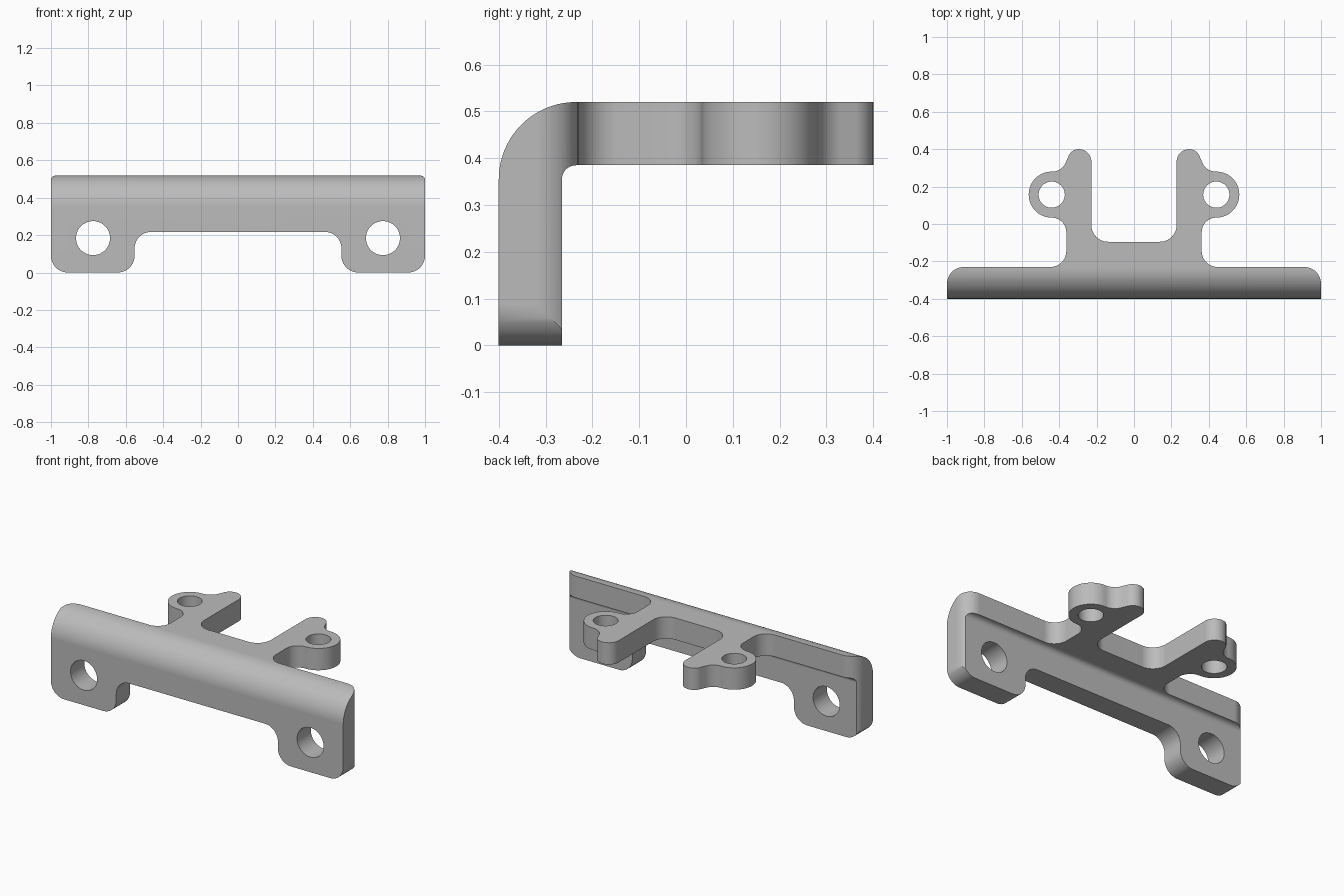
import bpy
import bmesh
import math
from mathutils import Vector

cube = bpy.data.objects.get("Cube")
if cube:
    bpy.data.objects.remove(cube, do_unlink=True)

grey = bpy.data.materials.new("plain grey")
grey.use_nodes = True
colour = (0.5, 0.5, 0.5, 1)
grey.diffuse_color = colour
grey.node_tree.nodes["Principled BSDF"].inputs["Base Color"].default_value = colour


def rounded(corners, steps=14):
    """Outline with each (x, y, radius) corner replaced by a tangent arc."""
    points = []
    for i, (x, y, radius) in enumerate(corners):
        here = Vector((x, y))
        if not radius:
            points.append(here)
            continue
        a = (Vector(corners[i - 1][:2]) - here).normalized()
        b = (Vector(corners[(i + 1) % len(corners)][:2]) - here).normalized()
        half = a.angle(b) / 2
        centre = here + (a + b).normalized() * radius / math.sin(half)
        start = here + a * radius / math.tan(half) - centre
        end = here + b * radius / math.tan(half) - centre
        sweep = start.angle(end)
        for k in range(steps + 1):
            t = k / steps
            points.append(centre + (start * math.sin((1 - t) * sweep)
                                    + end * math.sin(t * sweep)) / math.sin(sweep))
    return points


def mirrored(half):
    return half + [(-x, y, r) for x, y, r in reversed(half)]


def prism(name, outline, place, low, high):
    """Extrude an outline; place maps (u, v, depth) to a 3D point."""
    bm = bmesh.new()
    face = bm.faces.new([bm.verts.new(place(p.x, p.y, low)) for p in outline])
    new = bmesh.ops.extrude_face_region(bm, geom=[face])["geom"]
    move = Vector(place(0, 0, high)) - Vector(place(0, 0, low))
    bmesh.ops.translate(bm, vec=move, verts=[g for g in new if isinstance(g, bmesh.types.BMVert)])
    bmesh.ops.recalc_face_normals(bm, faces=bm.faces)
    mesh = bpy.data.meshes.new(name)
    bm.to_mesh(mesh)
    bm.free()
    mesh.materials.append(grey)
    obj = bpy.data.objects.new(name, mesh)
    bpy.context.collection.objects.link(obj)
    return obj


def combine(target, tool, operation):
    tool.hide_render = True
    bpy.context.view_layer.objects.active = target
    mod = target.modifiers.new("cut", "BOOLEAN")
    mod.operation, mod.object, mod.solver = operation, tool, "EXACT"
    bpy.ops.object.modifier_apply(modifier=mod.name)
    bpy.data.objects.remove(tool, do_unlink=True)


def circle(x, y, radius, steps=48):
    return [Vector((x + radius * math.cos(math.tau * k / steps),
                    y + radius * math.sin(math.tau * k / steps))) for k in range(steps)]


def along_x(u, v, d):
    return (d, u, v)


def along_y(u, v, d):
    return (u, d, v)


def along_z(u, v, d):
    return (u, v, d)


# Bent plate: L section with concentric bend radii
bracket = prism("bracket", rounded([
    (-0.4, -0.1, 0), (-0.4, 0.52, 0.165), (0.6, 0.52, 0),
    (0.6, 0.385, 0), (-0.265, 0.385, 0.03), (-0.265, -0.1, 0)], 20), along_x, -1.2, 1.2)

# Front shape: two mounting tabs
front = mirrored([(0.553, 0.217, 0.088), (0.553, 0, 0.09), (1, 0, 0.09), (1, 0.7, 0)])
combine(bracket, prism("front_shape", rounded(front), along_y, -0.7, 0.7), "INTERSECT")

# Plan shape: two arms with pointed tips and side eyelets
plan = mirrored([
    (0.228, -0.095, 0.09), (0.228, 0.4, 0.066), (0.335, 0.4, 0.06),
    (0.385, 0.28, 0.08), (0.563, 0.28, 0.1229), (0.563, 0.034, 0.1229),
    (0.362, 0.034, 0.078), (0.362, -0.23, 0.085), (1, -0.23, 0.09), (1, -0.6, 0)])
combine(bracket, prism("plan_shape", rounded(plan), along_z, -0.3, 0.8), "INTERSECT")

# Screw holes in the tabs and eyelets
for side in (-1, 1):
    combine(bracket, prism("tab_hole", circle(side * 0.775, 0.184, 0.091), along_y, -0.6, 0), "DIFFERENCE")
    combine(bracket, prism("eyelet_hole", circle(side * 0.44, 0.157, 0.07), along_z, 0.2, 0.7), "DIFFERENCE")

# Smooth bends, crisp edges
bpy.ops.object.select_all(action="DESELECT")
bracket.select_set(True)
bpy.context.view_layer.objects.active = bracket
bpy.ops.object.shade_smooth_by_angle(angle=math.radians(30))
weighted = bracket.modifiers.new("even_normals", "WEIGHTED_NORMAL")
weighted.keep_sharp = True
